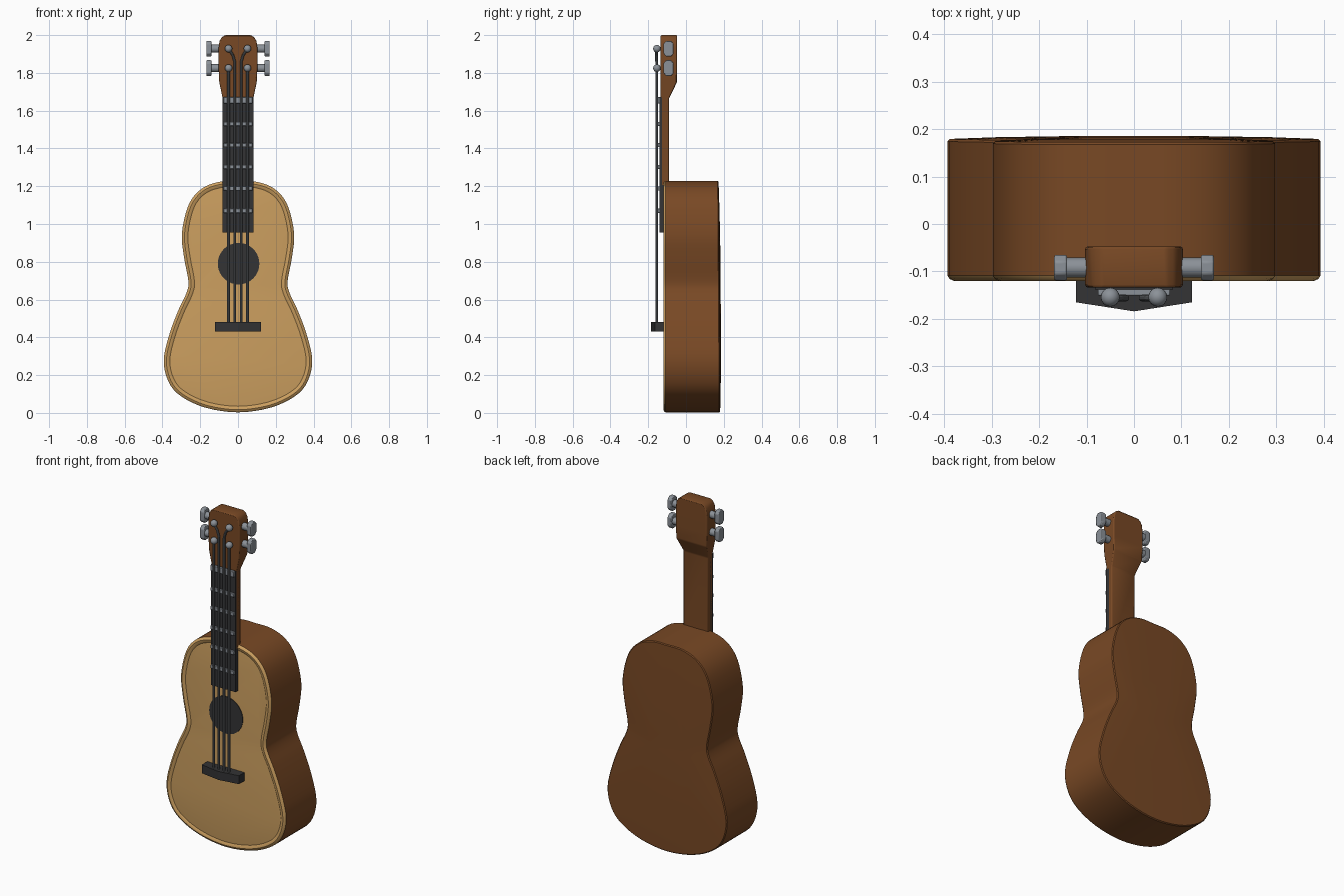
import bpy, bmesh, math
from mathutils import Vector

if "Cube" in bpy.data.objects:
    bpy.data.objects.remove(bpy.data.objects["Cube"])


def material(name, rgb):
    m = bpy.data.materials.new(name)
    m.diffuse_color = (*rgb, 1)
    m.use_nodes = True
    m.node_tree.nodes["Principled BSDF"].inputs["Base Color"].default_value = m.diffuse_color
    return m


BROWN = material("brown wood", (0.19, 0.066, 0.018))
PALE = material("pale wood", (0.60, 0.345, 0.115))
DARK = material("dark wood", (0.033, 0.033, 0.035))
STEEL = material("steel", (0.26, 0.285, 0.315))
STRING = material("string grey", (0.13, 0.14, 0.15))


def finish(name, bm, mats, bevel=0, angle=35):
    bmesh.ops.recalc_face_normals(bm, faces=bm.faces)
    me = bpy.data.meshes.new(name)
    bm.to_mesh(me)
    bm.free()
    ob = bpy.data.objects.new(name, me)
    bpy.context.collection.objects.link(ob)
    for m in mats:
        me.materials.append(m)
    if bevel:
        b = ob.modifiers.new("bevel", 'BEVEL')
        b.width, b.segments, b.limit_method = bevel, 2, 'ANGLE'
        b.angle_limit = math.radians(25)
    bpy.ops.object.select_all(action='DESELECT')
    ob.select_set(True)
    bpy.context.view_layer.objects.active = ob
    bpy.ops.object.shade_smooth_by_angle(angle=math.radians(angle))
    return ob


def loft(bm, loops, caps=True):
    """Join loops of points with quads; returns the faces per band."""
    vs = [[bm.verts.new(p) for p in lp] for lp in loops]
    n = len(vs[0])
    bands = [[bm.faces.new((a[i], a[(i + 1) % n], b[(i + 1) % n], b[i])) for i in range(n)]
             for a, b in zip(vs, vs[1:])]
    if caps:
        bands.insert(0, [bm.faces.new(vs[0])])
        bands.append([bm.faces.new(vs[-1])])
    return bands


def box(name, x, y, z, mat, bevel=0):
    bm = bmesh.new()
    loft(bm, [[(x[0], y[0], h), (x[1], y[0], h), (x[1], y[1], h), (x[0], y[1], h)] for h in z])
    return finish(name, bm, [mat], bevel)


def rod(name, pts, r, mat, n=10):
    """Round rods through the points."""
    bm = bmesh.new()
    for a, b in zip(pts, pts[1:]):
        a, b = Vector(a), Vector(b)
        q = (b - a).to_track_quat('Z', 'Y')
        ring = [q @ Vector((r * math.cos(t * math.tau / n), r * math.sin(t * math.tau / n), 0))
                for t in range(n)]
        loft(bm, [[a + p for p in ring], [b + p for p in ring]])
    return finish(name, bm, [mat])


# body outline: half profile, mirrored and smoothed with a closed spline
half = [(0.10, 1.223), (0.195, 1.185), (0.262, 1.10), (0.297, 0.95), (0.285, 0.82), (0.263, 0.70),
        (0.271, 0.64), (0.313, 0.55), (0.362, 0.42), (0.393, 0.28), (0.368, 0.165), (0.30, 0.087),
        (0.17, 0.027)]
key = [Vector(p) for p in [(0, 1.226)] + half + [(0, 0.003)] + [(-x, z) for x, z in half[::-1]]]
outline = []
for i in range(len(key)):
    a, b, c, d = (key[(i + k) % len(key)] for k in (-1, 0, 1, 2))
    for s in range(4):
        t = s / 4
        outline.append(0.5 * (2 * b + (c - a) * t + (2 * a - 5 * b + 4 * c - d) * t * t
                              + (3 * b - a - 3 * c + d) * t ** 3))


def ring(inset, y, back=False, scale=1.0):
    out = []
    n = len(outline)
    for i, p in enumerate(outline):
        t = (outline[(i + 1) % n] - outline[i - 1]).normalized()
        q = p + Vector((t.y, -t.x)) * inset
        q = Vector((q.x * scale, 0.6 + (q.y - 0.6) * scale))
        out.append((q.x, y - (0.007 * q.y if back else 0), q.y))
    return out


# body: brown back and sides, pale front with a raised rim
bm = bmesh.new()
bands = loft(bm, [ring(0, 0.188, True, 0.4), ring(0, 0.185, True, 0.75), ring(0.005, 0.181, True),
                  ring(0, 0.176, True), ring(0, -0.109), ring(0.005, -0.116), ring(0.014, -0.120),
                  ring(0.024, -0.118), ring(0.032, -0.113), ring(0.038, -0.114)])
for band in bands[5:]:
    for f in band:
        f.material_index = 1
finish("body", bm, [BROWN, PALE])

# sound hole
rod("sound_hole", [(0.003, -0.110, 0.79), (0.003, -0.1175, 0.79)], 0.11, DARK, 40)

# neck and headstock: rows of half width, height, back depth
rows = [(0.081, 1.20, -0.09), (0.081, 1.665, -0.09), (0.099, 1.75, -0.048), (0.103, 1.83, -0.047),
        (0.103, 1.93, -0.047), (0.098, 1.968, -0.047), (0.087, 1.988, -0.047), (0.068, 2.0, -0.047)]
bm = bmesh.new()
loft(bm, [[(-w, -0.134, z), (w, -0.134, z), (w, y, z), (-w, y, z)] for w, z, y in rows])
finish("neck_and_headstock", bm, [BROWN], 0.006)

# fretboard, nut and frets
box("fretboard", (-0.081, 0.081), (-0.139, -0.112), (0.955, 1.672), DARK)
box("nut", (-0.076, 0.076), (-0.151, -0.135), (1.638, 1.672), STEEL, 0.003)
for i, z in enumerate((1.53, 1.418, 1.302, 1.188, 1.07)):
    box(f"fret_{i + 1}", (-0.076, 0.076), (-0.150, -0.135), (z - 0.011, z + 0.011), STEEL, 0.003)

# bridge with a front that comes to a shallow peak
bm = bmesh.new()
loft(bm, [[(-0.122, -0.11, z), (-0.122, -0.165, z), (0, -0.184, z), (0.122, -0.165, z), (0.122, -0.11, z)]
          for z in (0.43, 0.48)])
finish("bridge", bm, [DARK], angle=5)

for side, s in (("left", -1), ("right", 1)):
    # strings
    rod(f"outer_string_{side}", [(s * 0.05, -0.156, 0.46), (s * 0.05, -0.156, 1.825)], 0.007, STRING)
    rod(f"inner_string_{side}", [(s * 0.017, -0.156, 0.46), (s * 0.017, -0.156, 1.86),
                                 (s * 0.028, -0.156, 1.895), (s * 0.05, -0.156, 1.928)], 0.007, STRING)
    for level, z in (("lower", 1.825), ("upper", 1.928)):
        # string posts
        bm = bmesh.new()
        bmesh.ops.create_uvsphere(bm, u_segments=16, v_segments=10, radius=0.02)
        bmesh.ops.translate(bm, verts=bm.verts, vec=(s * 0.05, -0.154, z))
        finish(f"string_post_{level}_{side}", bm, [STEEL])
        # tuner shafts and eight-sided buttons
        rod(f"tuner_shaft_{level}_{side}", [(s * 0.095, -0.092, z), (s * 0.145, -0.092, z)],
            0.021, STEEL, 16)
        shape = [(0.013, 0.042), (0.027, 0.026), (0.027, -0.026), (0.013, -0.042)]
        shape += [(-y, h) for y, h in shape[::-1]]
        bm = bmesh.new()
        loft(bm, [[(s * x, -0.092 + y, z + h) for y, h in shape] for x in (0.141, 0.168)])
        finish(f"tuner_button_{level}_{side}", bm, [STEEL], 0.004)
